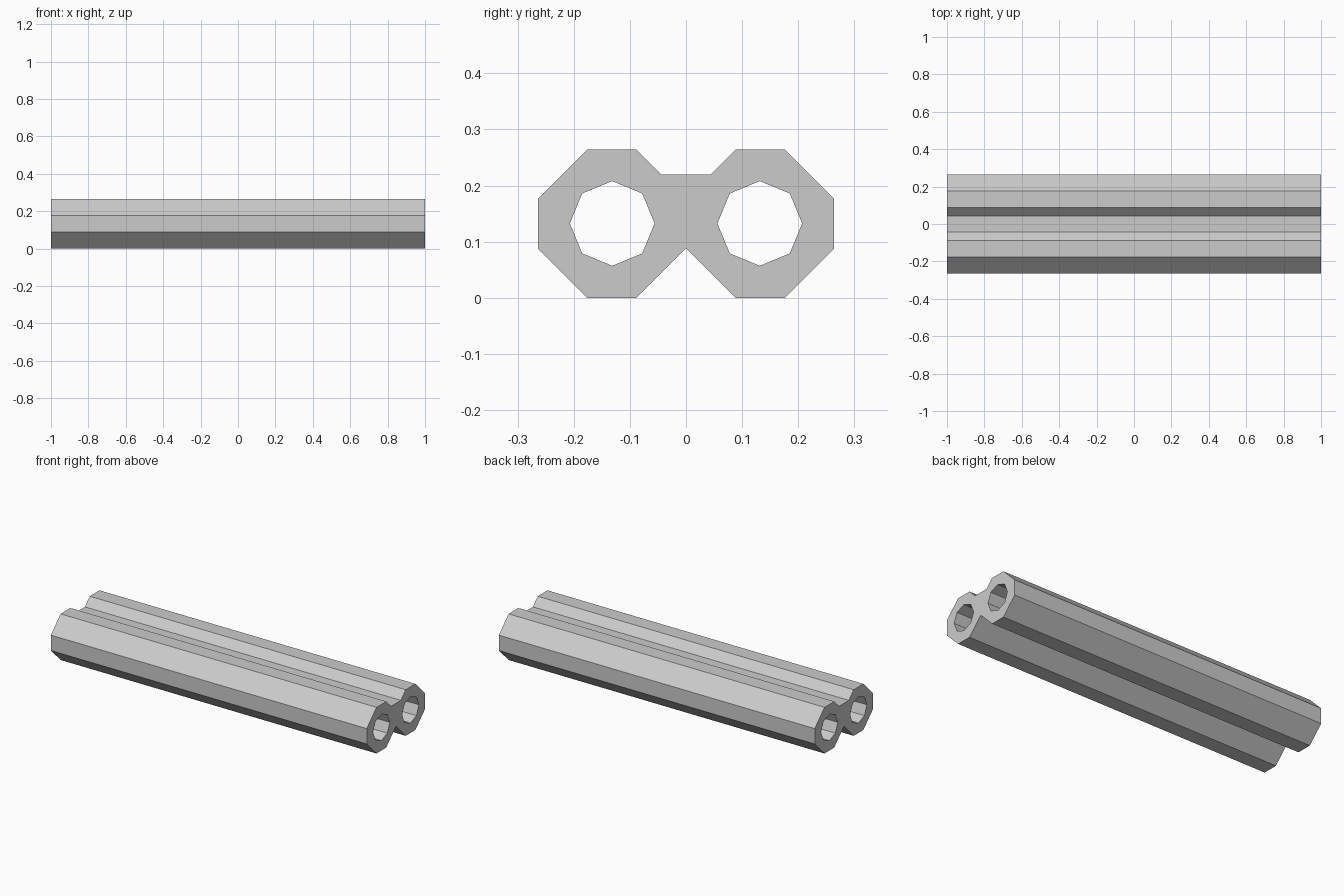
import bpy, bmesh
from math import sin, cos, pi
from mathutils import Vector

if "Cube" in bpy.data.objects:
    bpy.data.objects.remove(bpy.data.objects["Cube"])

# Right half of the outer outline (y, z), from bottom notch to top web
half = [(0.088, 0), (0.176, 0), (0.264, 0.088), (0.264, 0.176),
        (0.176, 0.264), (0.088, 0.264), (0.044, 0.22)]
outline = [(0, 0.088)] + half + [(-y, z) for y, z in reversed(half)]


# Eight-sided bore with a corner pointing straight up
def bore(cy, cz=0.1325, r=0.0755):
    return [(cy + r * cos(i * pi / 4), cz + r * sin(i * pi / 4)) for i in range(8)]


def add_loop(bm, pts):
    vs = [bm.verts.new((-1, y, z)) for y, z in pts]
    return [bm.edges.new((vs[i], vs[(i + 1) % len(vs)])) for i in range(len(vs))]


# Fill the profile around both bores, then extrude along x
bm = bmesh.new()
edges = []
for loop in (outline, bore(-0.1315), bore(0.1315)):
    edges += add_loop(bm, loop)
bmesh.ops.triangle_fill(bm, edges=edges, use_beauty=True, use_dissolve=False,
                        normal=Vector((-1, 0, 0)))
ext = bmesh.ops.extrude_face_region(bm, geom=bm.faces[:], use_keep_orig=True)
bmesh.ops.translate(bm, vec=(2, 0, 0),
                    verts=[g for g in ext["geom"] if isinstance(g, bmesh.types.BMVert)])
bmesh.ops.recalc_face_normals(bm, faces=bm.faces[:])

mesh = bpy.data.meshes.new("double_barrel")
bm.to_mesh(mesh)
bm.free()
obj = bpy.data.objects.new("double_barrel", mesh)
bpy.context.collection.objects.link(obj)
